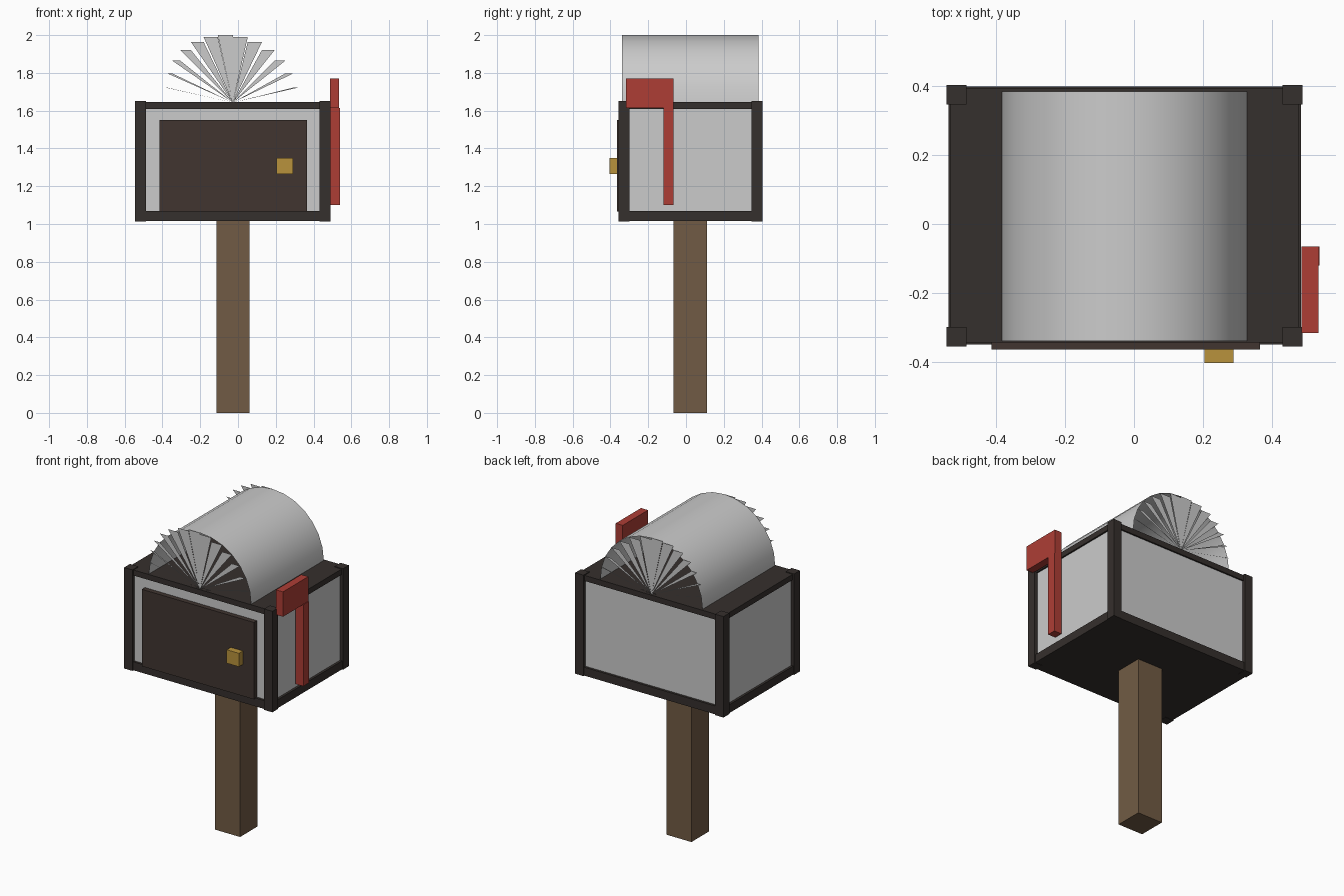
import bpy, bmesh, math

if "Cube" in bpy.data.objects:
    bpy.data.objects.remove(bpy.data.objects["Cube"])


def material(name, rgb):
    m = bpy.data.materials.new(name)
    m.diffuse_color = (*rgb, 1)
    m.use_nodes = True
    m.node_tree.nodes["Principled BSDF"].inputs["Base Color"].default_value = m.diffuse_color
    return m


DARK = material("dark_trim", (0.036, 0.029, 0.026))
DOOR = material("door_brown", (0.052, 0.036, 0.030))
WOOD = material("post_wood", (0.165, 0.105, 0.058))
RED = material("flag_red", (0.42, 0.048, 0.036))
BRASS = material("knob_brass", (0.48, 0.29, 0.045))


def finish(name, bm, mat=None):
    me = bpy.data.meshes.new(name)
    bm.to_mesh(me)
    bm.free()
    ob = bpy.data.objects.new(name, me)
    bpy.context.collection.objects.link(ob)
    if mat:
        me.materials.append(mat)
    return ob


def box(name, x, y, z, mat=None):
    """Box from (min, max) ranges."""
    bm = bmesh.new()
    bmesh.ops.create_cube(bm, size=1)
    for v in bm.verts:
        for i, (lo, hi) in enumerate((x, y, z)):
            v.co[i] = (lo + hi) / 2 + v.co[i] * (hi - lo)
    return finish(name, bm, mat)


# Post and box body
box("post", (-0.115, 0.06), (-0.065, 0.11), (0, 1.02), WOOD)
box("body", (-0.525, 0.47), (-0.335, 0.385), (1.03, 1.63))

# Dark frame: floor, roof slab, corner posts
box("floor", (-0.54, 0.485), (-0.35, 0.40), (1.015, 1.068), DARK)
box("roof_slab", (-0.535, 0.48), (-0.345, 0.395), (1.61, 1.645), DARK)
for i, x in enumerate(((-0.545, -0.487), (0.432, 0.49))):
    for j, y in enumerate(((-0.357, -0.299), (0.347, 0.405))):
        box(f"corner_post_{i}{j}", x, y, (1.013, 1.65), DARK)

# Door and knob
box("door", (-0.415, 0.366), (-0.365, -0.33), (1.065, 1.55), DOOR)
box("knob", (0.205, 0.29), (-0.405, -0.36), (1.265, 1.35), BRASS)

# Signal flag on the right side
box("flag_pole", (0.487, 0.54), (-0.12, -0.065), (1.10, 1.615), RED)
box("flag_plate", (0.487, 0.536), (-0.317, -0.065), (1.613, 1.77), RED)

# Barrel lid: open half cylinder
CX, CZ, R, N = -0.0275, 1.643, 0.357, 14
Y0, Y1 = -0.34, 0.385
ang = [math.pi * i / N for i in range(N + 1)]
bm = bmesh.new()
rows = [[bm.verts.new((CX + R * math.cos(a), y, CZ + R * math.sin(a))) for a in ang]
        for y in (Y0, Y1)]
for i in range(N):
    f = bm.faces.new((rows[0][i], rows[1][i], rows[1][i + 1], rows[0][i + 1]))
    f.smooth = True
bm.normal_update()
if sum(f.normal.z for f in bm.faces) < 0:
    bmesh.ops.reverse_faces(bm, faces=bm.faces[:])
finish("barrel_lid", bm)

# Fan blades at both ends, each with a level outer edge
for name, y, front in (("front_fan", Y0, True), ("back_fan", Y1, False)):
    bm = bmesh.new()
    for a, b in zip(ang[1:-1], ang[2:]):
        z = CZ + R * math.sin(a)
        vs = [bm.verts.new(p) for p in ((CX, y, CZ), (CX + R * math.cos(a), y, z),
                                        (CX + R * math.cos(b), y, z))]
        bm.faces.new(vs if front else vs[::-1])
    finish(name, bm)
